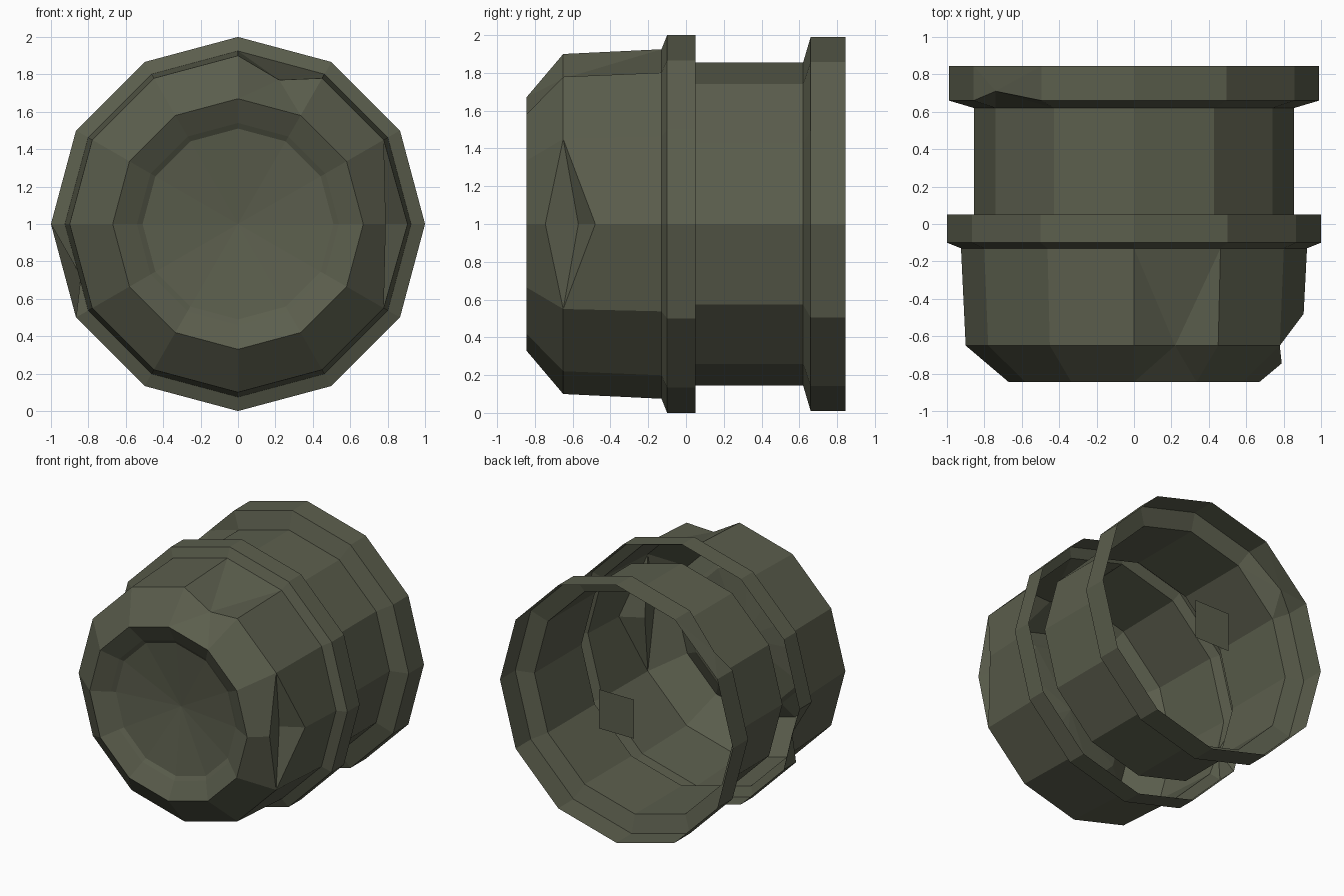
import bpy, bmesh, math
from mathutils import Vector

if "Cube" in bpy.data.objects:
    bpy.data.objects.remove(bpy.data.objects["Cube"])

SIDES = 12
mat = bpy.data.materials.new("dark olive")
mat.diffuse_color = (0.105, 0.112, 0.074, 1)
mat.use_nodes = True
mat.node_tree.nodes["Principled BSDF"].inputs["Base Color"].default_value = mat.diffuse_color


def finish(bm, name):
    mesh = bpy.data.meshes.new(name)
    bm.to_mesh(mesh)
    bm.free()
    mesh.materials.append(mat)
    bpy.context.collection.objects.link(bpy.data.objects.new(name, mesh))


def lathe(profile):
    """Turn (radius, y) points round the y axis at z = 1; returns bmesh and rings."""
    bm = bmesh.new()
    rings = []
    for r, y in profile:
        ring = []
        for k in range(SIDES):
            a = 2 * math.pi * k / SIDES
            ring.append(bm.verts.new((r * math.cos(a), y, 1 + r * math.sin(a))))
        rings.append(ring)
    for p, q in zip(rings, rings[1:]):
        for k in range(SIDES):
            n = (k + 1) % SIDES
            bm.faces.new((p[k], p[n], q[n], q[k]))
    return bm, rings


def drop_face(bm, verts):
    face = next(f for f in bm.faces if set(f.verts) == set(verts))
    bm.faces.remove(face)


def pinch(bm, rings, i, k, point):
    """Dent the middle of one ring edge to a point."""
    n = (k + 1) % SIDES
    m = bm.verts.new(point)
    for j in (i - 1, i + 1):
        a, b, c, d = rings[i][k], rings[i][n], rings[j][n], rings[j][k]
        drop_face(bm, (a, b, c, d))
        for p, q in ((b, c), (c, d), (d, a)):
            bm.faces.new((m, p, q) if j > i else (m, q, p))


def chop(bm, rings, i, k, front, valley, back):
    """Replace one ring corner with a diamond-shaped gouge."""
    corner = rings[i][k]
    A, V, B = (bm.verts.new(p) for p in (front, valley, back))
    for s in (1, -1):
        n = (k + s) % SIDES
        side, f, b = rings[i][n], rings[i - 1], rings[i + 1]
        drop_face(bm, (corner, side, f[n], f[k]))
        drop_face(bm, (corner, side, b[n], b[k]))
        for vs in ((f[k], f[n], side, A), (A, side, V), (V, side, B), (B, side, b[n], b[k])):
            bm.faces.new(vs if s > 0 else vs[::-1])
    bm.verts.remove(corner)


# Front body: recessed dish, sloped nose, barrel and raised collar open at the back
bm, rings = lathe([(0.51, -0.755), (0.54, -0.775), (0.67, -0.845), (0.90, -0.65),
                   (0.925, -0.13), (1.0, -0.10), (1.0, 0.05)])
hub = bm.verts.new((0, -0.69, 1))
for k in range(SIDES):
    bm.faces.new((hub, rings[0][(k + 1) % SIDES], rings[0][k]))
chop(bm, rings, 3, 0, (0.79, -0.745, 1), (0.75, -0.57, 1), (0.907, -0.48, 1))
pinch(bm, rings, 3, 2, (0.22, -0.65, 1.77))
pinch(bm, rings, 5, 6, (-0.84, -0.09, 0.72))
finish(bm, "front_body")

# Rear sleeve with flared flange, open at the back
bm, rings = lathe([(0.855, 0.05), (0.855, 0.62), (0.99, 0.66), (0.99, 0.845)])
pinch(bm, rings, 2, 4, (-0.74, 0.71, 1.62))
finish(bm, "rear_sleeve")

# Small square plate in the back opening
bm = bmesh.new()
bm.faces.new([bm.verts.new((0.15 * x, 0.845, 1 + 0.15 * z))
              for x, z in ((-1, -1), (-1, 1), (1, 1), (1, -1))])
finish(bm, "rear_plate")
